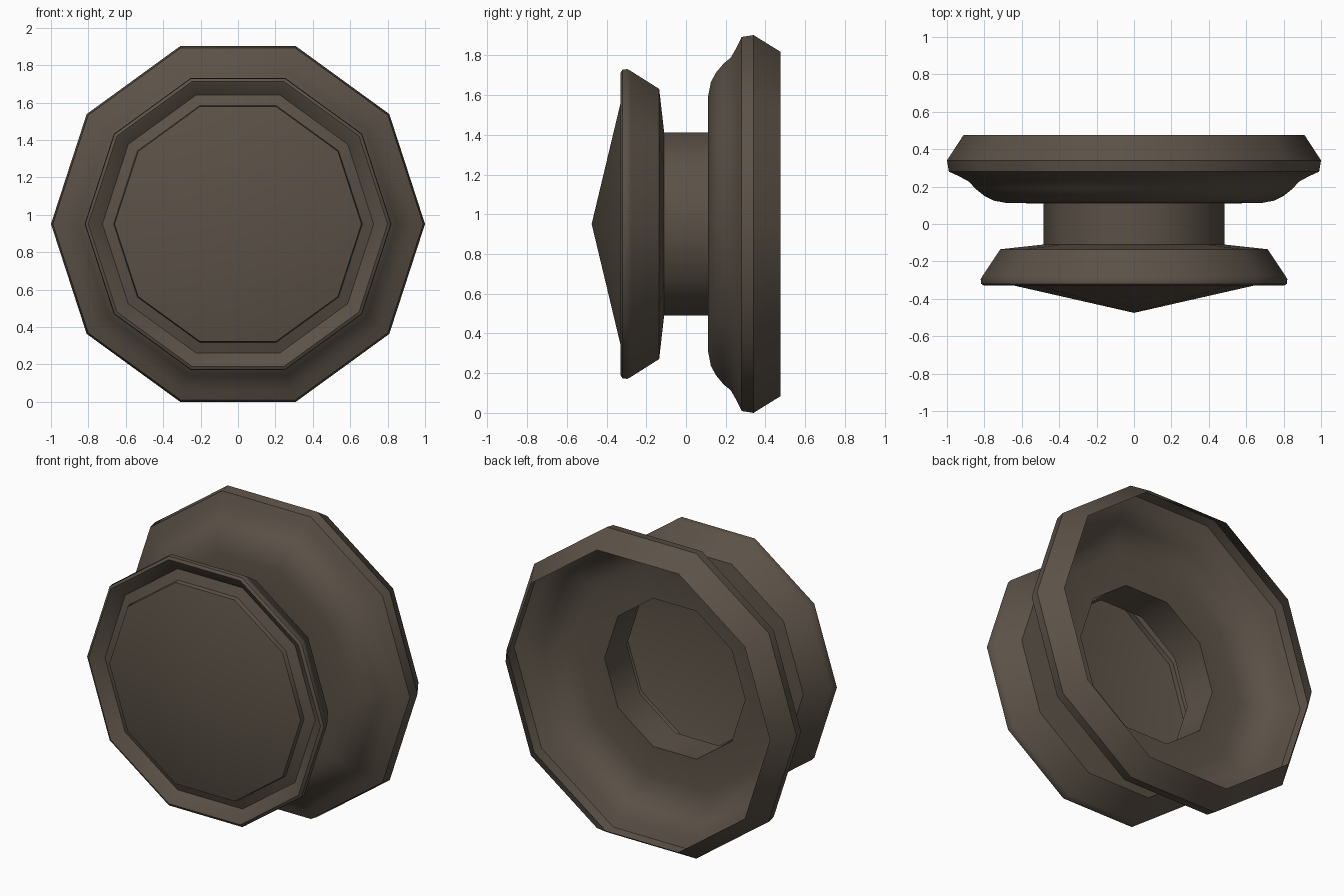
import bpy, math

if "Cube" in bpy.data.objects:
    bpy.data.objects.remove(bpy.data.objects["Cube"])

SIDES = 10
CENTRE_Z = math.sin(math.radians(72))  # ten-sided outline of radius 1 rests on z = 0

mat = bpy.data.materials.new("dark_bronze")
mat.diffuse_color = (0.105, 0.083, 0.063, 1)
mat.use_nodes = True
mat.node_tree.nodes["Principled BSDF"].inputs["Base Color"].default_value = mat.diffuse_color


def lathe(name, profile, angle=38):
    """Spin (radius, y) points, listed back to front, about the y axis."""
    verts, rings, faces = [], [], []
    for r, y in profile:
        count = SIDES if r > 0 else 1
        rings.append([len(verts) + k % count for k in range(SIDES)])
        for k in range(count):
            a = math.tau * k / SIDES
            verts.append((r * math.cos(a), y, CENTRE_Z + r * math.sin(a)))
    for a, b in zip(rings, rings[1:]):
        for k in range(SIDES):
            n = (k + 1) % SIDES
            quad = [a[k], a[n], b[n], b[k]]
            faces.append(list(dict.fromkeys(quad)))
    mesh = bpy.data.meshes.new(name)
    mesh.from_pydata(verts, [], faces)
    mesh.materials.append(mat)
    obj = bpy.data.objects.new(name, mesh)
    bpy.context.collection.objects.link(obj)
    bpy.ops.object.select_all(action='DESELECT')
    obj.select_set(True)
    bpy.context.view_layer.objects.active = obj
    bpy.ops.object.shade_smooth_by_angle(angle=math.radians(angle))
    return obj


# Hollow back dish, open towards the rear
lathe("back_dish", [(0.912, 0.475), (1.0, 0.34), (0.99, 0.28), (0.935, 0.255),
                    (0.88, 0.225), (0.85, 0.19), (0.80, 0.15), (0.75, 0.125),
                    (0.68, 0.112), (0.485, 0.11)])

# Open tube joining dish and grip
lathe("neck", [(0.485, 0.11), (0.485, -0.11)])

# Front grip shell with a rounded rim and a groove around the cap
lathe("front_grip", [(0.485, -0.11), (0.715, -0.135), (0.808, -0.275),
                     (0.82, -0.295), (0.817, -0.32), (0.80, -0.33),
                     (0.785, -0.322), (0.725, -0.275), (0.665, -0.298)])

# Shallow pointed cap
lathe("front_cap", [(0.665, -0.298), (0.66, -0.325), (0, -0.475)])
